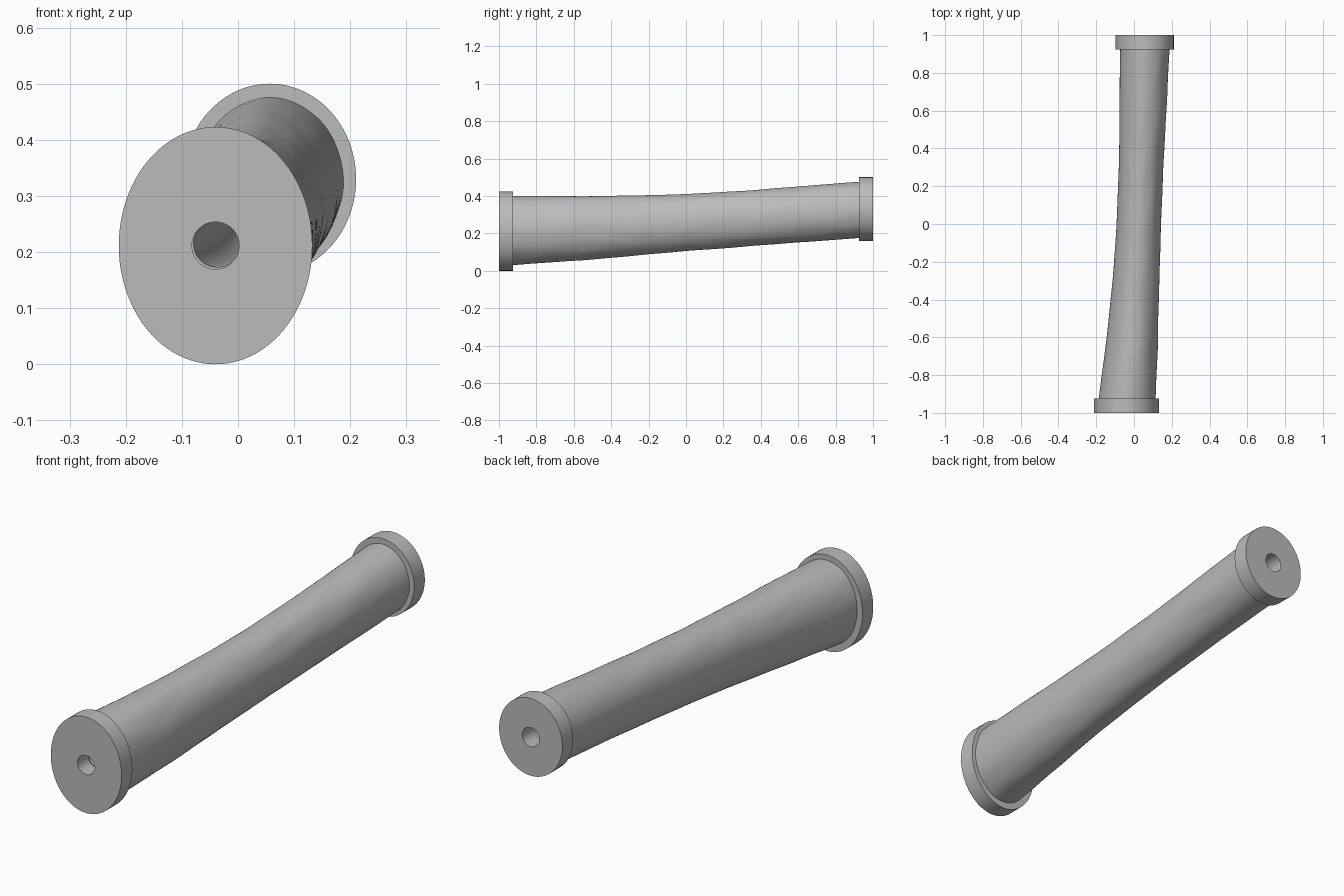
import bpy, bmesh, math
from mathutils import Vector, noise

if "Cube" in bpy.data.objects:
    bpy.data.objects.remove(bpy.data.objects["Cube"])

N = 96
grey = bpy.data.materials.new("mid_grey")
grey.diffuse_color = (0.5, 0.5, 0.5, 1)
grey.use_nodes = True
grey.node_tree.nodes["Principled BSDF"].inputs["Base Color"].default_value = grey.diffuse_color


def ring(bm, y, cx, cz, rx, rz, bump=0.0):
    verts = []
    for i in range(N):
        a = 2 * math.pi * i / N
        c, s = math.cos(a), math.sin(a)
        k = 1.0
        if bump:
            k += bump * noise.noise(Vector((c * 2.5, y * 6, s * 2.5)))
        verts.append(bm.verts.new((cx + rx * k * c, y, cz + rz * k * s)))
    return verts


def closed_loft(name, make_rings):
    """Bridge a closed cycle of rings into one hollow solid."""
    bm = bmesh.new()
    rings = make_rings(bm)
    for j, a in enumerate(rings):
        b = rings[(j + 1) % len(rings)]
        for i in range(N):
            n = (i + 1) % N
            bm.faces.new((a[i], a[n], b[n], b[i]))
    bmesh.ops.recalc_face_normals(bm, faces=bm.faces)
    me = bpy.data.meshes.new(name)
    bm.to_mesh(me)
    bm.free()
    me.materials.append(grey)
    ob = bpy.data.objects.new(name, me)
    bpy.context.collection.objects.link(ob)
    bpy.ops.object.select_all(action='DESELECT')
    ob.select_set(True)
    bpy.context.view_layer.objects.active = ob
    bpy.ops.object.shade_smooth_by_angle(angle=math.radians(35))


# Oval end flanges with a round hole
def flange(name, y0, y1, cx, cz, rx, rz, hole):
    closed_loft(name, lambda bm: [
        ring(bm, y0, cx, cz, rx, rz), ring(bm, y1, cx, cz, rx, rz),
        ring(bm, y1, cx, cz, hole, hole), ring(bm, y0, cx, cz, hole, hole)])


flange("front_flange", -1, -0.925, -0.04, 0.2115, 0.1725, 0.2115, 0.042)
flange("back_flange", 0.925, 1, 0.0565, 0.33, 0.154, 0.17, 0.042)

# Curved, tapering pipe body: (cx, cz, rx, rz) at five stations along y
STATIONS = [(-0.037, 0.215, 0.150, 0.185), (0.000, 0.2325, 0.130, 0.1675),
            (0.025, 0.2575, 0.118, 0.1525), (0.043, 0.290, 0.121, 0.149),
            (0.0565, 0.325, 0.131, 0.150)]
NODES = [-0.925, -0.4625, 0, 0.4625, 0.925]


def section(y):
    out = [0.0] * 4
    for j, p in enumerate(STATIONS):
        w = 1.0
        for m, node in enumerate(NODES):
            if m != j:
                w *= (y - node) / (NODES[j] - node)
        out = [o + w * v for o, v in zip(out, p)]
    return out


def body(bm):
    steps = 60
    ys = [-0.925 + 1.85 * i / steps for i in range(steps + 1)]
    outer, bore = [], []
    for y in ys:
        cx, cz, rx, rz = section(y)
        outer.append(ring(bm, y, cx, cz, rx, rz, 0.015))
        bore.append(ring(bm, y, cx, cz, 0.042, 0.042))
    return outer + bore[::-1]


closed_loft("pipe_body", body)
